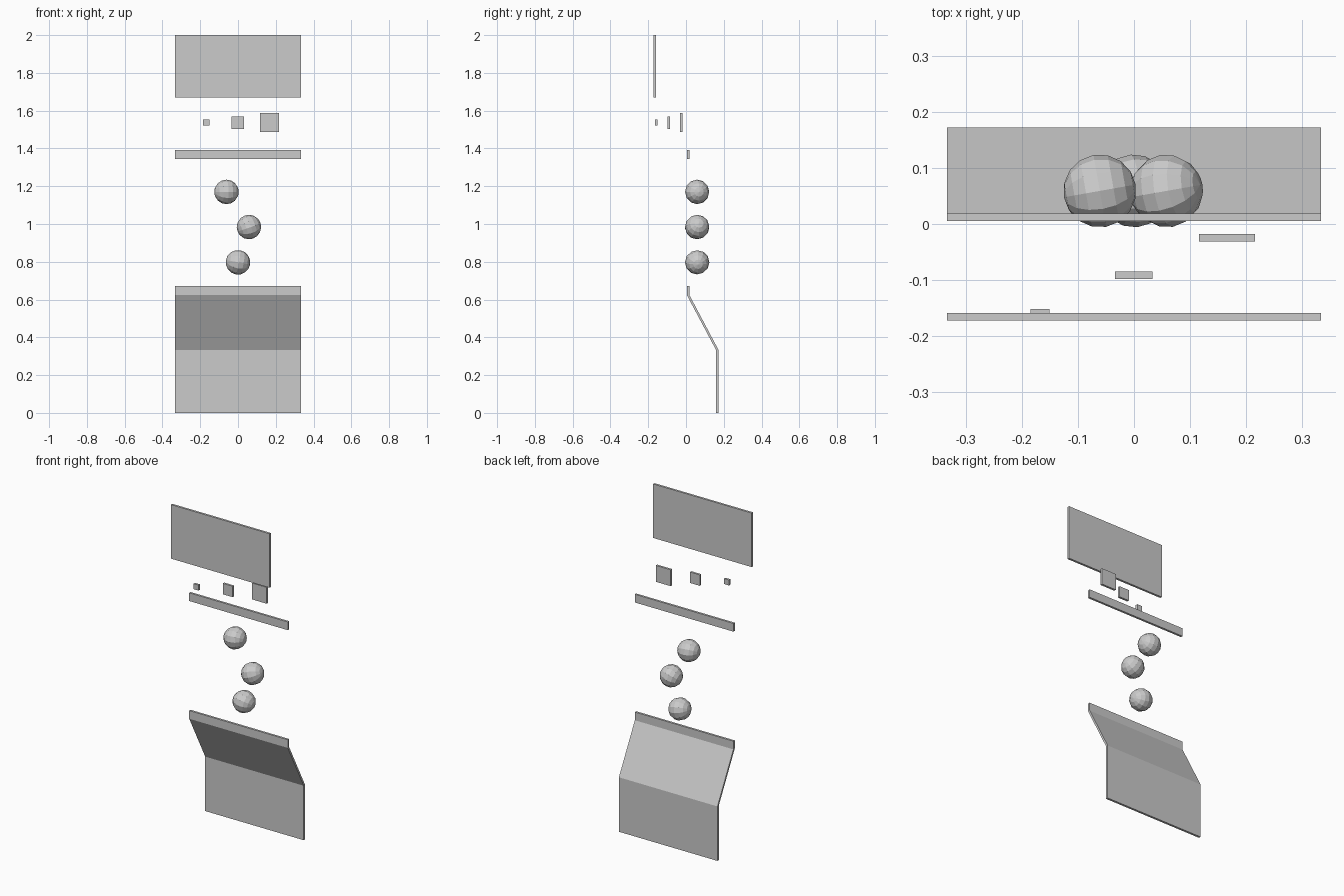
import bpy, bmesh
from math import radians
from mathutils import Matrix, Euler

if "Cube" in bpy.data.objects:
    bpy.data.objects.remove(bpy.data.objects["Cube"])

T = 0.0133   # panel thickness
W = 0.3333   # half width of the wide panels


def finish(name, bm):
    bmesh.ops.recalc_face_normals(bm, faces=bm.faces)
    me = bpy.data.meshes.new(name)
    bm.to_mesh(me)
    bm.free()
    ob = bpy.data.objects.new(name, me)
    bpy.context.collection.objects.link(ob)
    return ob


def extrude_profile(name, profile, x0, x1):
    """Closed (y, z) outline swept along x."""
    bm = bmesh.new()
    face = bm.faces.new([bm.verts.new((x0, y, z)) for y, z in profile])
    out = bmesh.ops.extrude_face_region(bm, geom=[face])
    verts = [v for v in out["geom"] if isinstance(v, bmesh.types.BMVert)]
    bmesh.ops.translate(bm, verts=verts, vec=(x1 - x0, 0, 0))
    return finish(name, bm)


def panel(name, x0, x1, y, z0, z1):
    return extrude_profile(
        name, [(y, z0), (y + T, z0), (y + T, z1), (y, z1)], x0, x1)


def ball(name, loc, tilt):
    bm = bmesh.new()
    rot = Euler([radians(a) for a in tilt]).to_matrix().to_4x4()
    bmesh.ops.create_uvsphere(bm, u_segments=12, v_segments=8, radius=0.065,
                              matrix=Matrix.Translation(loc) @ rot)
    return finish(name, bm)


# Upper panel and thin bar
panel("upper_panel", -W, W, -0.172, 1.67, 2.0)
panel("middle_bar", -W, W, 0.005, 1.343, 1.393)

# Row of square tiles, growing and stepping back
for i, (x, y, half) in enumerate([(-0.1675, -0.165, 0.0167),
                                  (-0.0005, -0.098, 0.0333),
                                  (0.166, -0.031, 0.05)]):
    panel(f"square_tile_{i + 1}", x - half, x + half, y,
          1.537 - half, 1.537 + half)

# Faceted balls, poles roughly along x
ball("ball_top", (-0.061, 0.059, 1.17), (0, 90, 10))
ball("ball_middle", (0.058, 0.059, 0.984), (0, 70, 10))
ball("ball_bottom", (0.0, 0.059, 0.797), (0, 100, 5))

# Folded lower panel: lip, slope and base wall
front = [(0.005, 0.673), (0.005, 0.623), (0.159, 0.333), (0.159, 0.0)]
back = [(y + T, z) for y, z in reversed(front)]
extrude_profile("folded_panel", front + back, -W, W)
